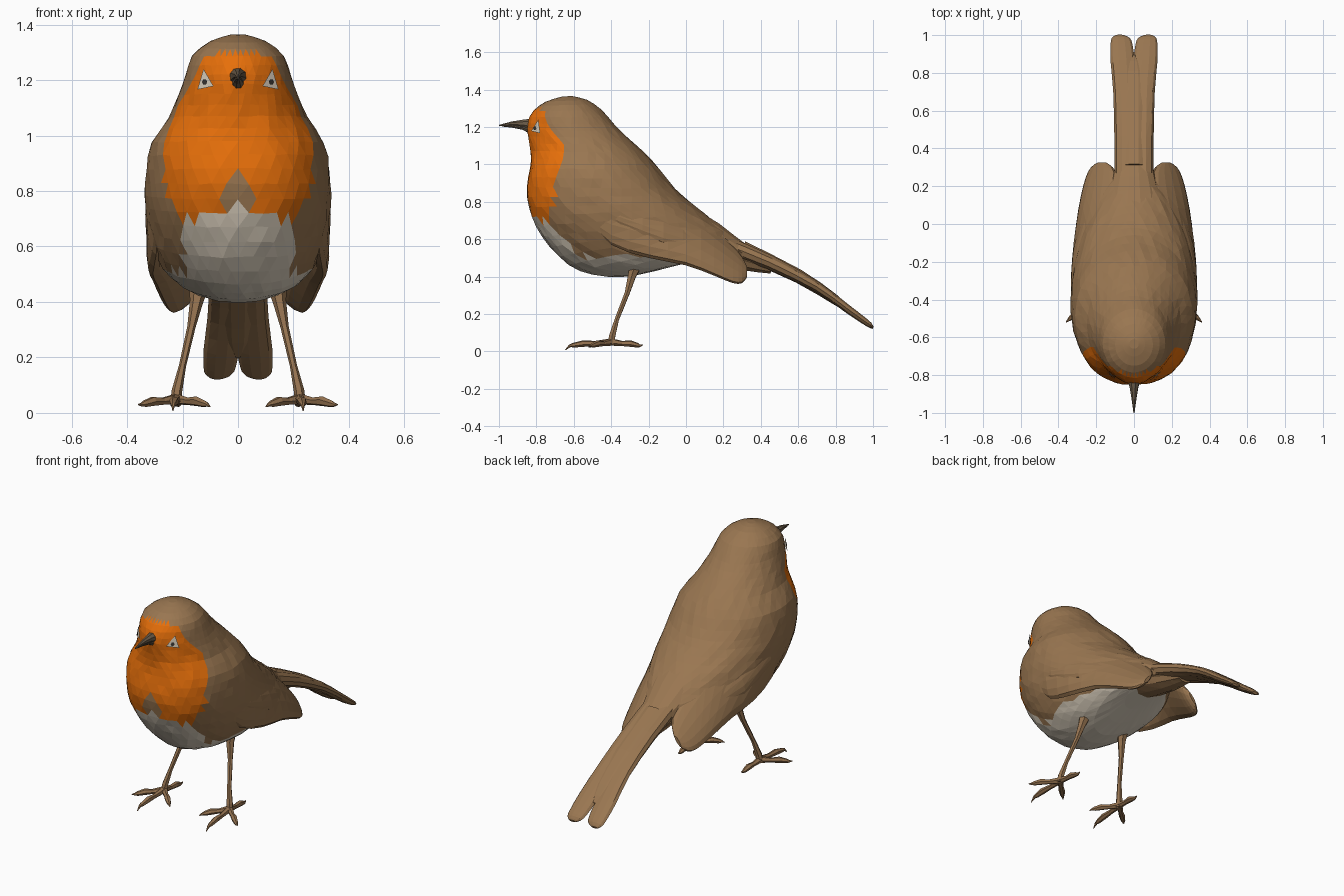
import bpy, bmesh, math, random
from mathutils import Vector
from mathutils.bvhtree import BVHTree

random.seed(4)
cube = bpy.data.objects.get("Cube")
if cube:
    bpy.data.objects.remove(cube)


def material(name, rgb):
    m = bpy.data.materials.new(name)
    m.use_nodes = True
    m.diffuse_color = (*rgb, 1)
    bsdf = next(n for n in m.node_tree.nodes if n.type == 'BSDF_PRINCIPLED')
    bsdf.inputs["Base Color"].default_value = (*rgb, 1)
    bsdf.inputs["Roughness"].default_value = 0.9
    return m


BROWN = material("feather_brown", (0.32, 0.182, 0.082))
ORANGE = material("breast_orange", (0.80, 0.16, 0.003))
WHITE = material("belly_grey", (0.72, 0.64, 0.52))
LEG = material("leg_brown", (0.30, 0.17, 0.08))
BEAK = material("beak_dark", (0.145, 0.105, 0.065))
PUPIL = material("pupil_black", (0.04, 0.036, 0.032))


def smooth_rows(rows, steps):
    """Insert Catmull-Rom rows between the given rows."""
    out = []
    for i in range(len(rows) - 1):
        a, b, c = rows[max(i - 1, 0)], rows[i], rows[i + 1]
        d = rows[min(i + 2, len(rows) - 1)]
        for k in range(steps):
            t = k / steps
            out.append([q + t / 2 * (r - p + t * (2*p - 5*q + 4*r - s + t * (3*(q - r) + s - p)))
                        for p, q, r, s in zip(a, b, c, d)])
    return out + [list(rows[-1])]


def finish(name, bm, mats, rule=None):
    bmesh.ops.recalc_face_normals(bm, faces=bm.faces)
    mesh = bpy.data.meshes.new(name)
    if rule:
        for f in bm.faces:
            f.material_index = rule(f.calc_center_median())
    bm.to_mesh(mesh)
    bm.free()
    for m in mats:
        mesh.materials.append(m)
    ob = bpy.data.objects.new(name, mesh)
    bpy.context.collection.objects.link(ob)
    return ob


def loft(name, rings, sides, mats, jitter=0.0, rule=None):
    """Skin elliptical rings: centre, axis u, axis v, optional power shaping the +u half."""
    bm = bmesh.new()
    loops = []
    for k, (c, u, v, *power) in enumerate(rings):
        loop = []
        j = jitter * max(0, min(1, v.length * 5 - 0.4))
        for i in range(sides):
            a = math.tau * (i + 0.5 * (k % 2) * (jitter > 0)) / sides
            n = Vector([random.uniform(-j, j) for _ in range(3)])
            sin = math.sin(a)
            if power and math.cos(a) > 0:
                sin = math.copysign(abs(sin) ** power[0], sin)
            loop.append(bm.verts.new(c + u * math.cos(a) + v * sin + n))
        loops.append(loop)
    for k, (p, q) in enumerate(zip(loops, loops[1:])):
        for i in range(sides):
            j = (i + 1) % sides
            if jitter and k % 2:
                tris = ((p[i], p[j], q[j]), (p[i], q[j], q[i]))
            else:
                tris = ((p[i], p[j], q[i]), (p[j], q[j], q[i]))
            for t in tris:
                bm.faces.new(t)
    bm.faces.new(loops[0])
    bm.faces.new(loops[-1])
    return finish(name, bm, mats, rule)


def tube(name, points, mats, sides=6):
    """Round tapering limb through (x, y, z, radius) points."""
    rings = []
    for i, p in enumerate(points):
        a, b = points[max(i - 1, 0)], points[min(i + 1, len(points) - 1)]
        d = (Vector(b[:3]) - Vector(a[:3])).normalized()
        side = d.cross(Vector((0.3, 0.2, 1)) if abs(d.z) < 0.8 else Vector((0, 1, 0))).normalized()
        rings.append((Vector(p[:3]), side * p[3], d.cross(side) * p[3]))
    return loft(name, rings, sides, mats)


# Body and head: front y, front z, back y, back z, half width, front power
body_rows = [
    (-0.66, 1.363, -0.61, 1.365, 0.025, 1),
    (-0.75, 1.335, -0.53, 1.345, 0.10, 1),
    (-0.815, 1.285, -0.45, 1.29, 0.165, 1.1),
    (-0.85, 1.22, -0.38, 1.21, 0.19, 1.25),
    (-0.845, 1.15, -0.31, 1.14, 0.215, 1.15),
    (-0.83, 1.07, -0.22, 1.06, 0.25, 0.95),
    (-0.835, 0.98, -0.14, 0.97, 0.31, 0.85),
    (-0.85, 0.88, -0.06, 0.87, 0.33, 0.82),
    (-0.84, 0.77, 0.02, 0.80, 0.335, 0.82),
    (-0.80, 0.67, 0.10, 0.735, 0.33, 0.85),
    (-0.73, 0.56, 0.18, 0.675, 0.31, 0.9),
    (-0.63, 0.465, 0.24, 0.625, 0.28, 0.95),
    (-0.50, 0.41, 0.28, 0.595, 0.235, 1),
    (-0.30, 0.40, 0.31, 0.57, 0.17, 1),
    (-0.05, 0.46, 0.34, 0.55, 0.10, 1),
    (0.20, 0.51, 0.36, 0.53, 0.04, 1),
]
# Rear limit of the orange: height, y
orange_edge = [(0.69, -0.73), (0.75, -0.725), (0.85, -0.705), (0.95, -0.69), (1.05, -0.66),
               (1.13, -0.665), (1.18, -0.72), (1.24, -0.75), (1.30, -0.775)]


def plumage(c):
    x = abs(c.x)
    bib = x < 0.20 and c.z < 0.745 - 0.25 * x and c.y < -0.6
    if bib or c.z < max(0.51, 0.70 - (c.y + 0.8)) and c.z < 0.74:
        return 2
    if x < min((0.85 - c.z) * 0.8, 0.065):
        return 0
    for (z0, y0), (z1, y1) in zip(orange_edge, orange_edge[1:]):
        if z0 <= c.z < z1:
            return int(c.y < y0 + (y1 - y0) * (c.z - z0) / (z1 - z0))
    return 0


rings = []
for fy, fz, by, bz, w, power in smooth_rows(body_rows, 2):
    f, b = Vector((0, fy, fz)), Vector((0, by, bz))
    rings.append(((f + b) / 2, (f - b) / 2, Vector((w, 0, 0)), power))
body = loft("body", rings, 44, [BROWN, ORANGE, WHITE], 0.003, plumage)
surface = BVHTree.FromPolygons([v.co for v in body.data.vertices],
                               [p.vertices for p in body.data.polygons])


def face_plate(name, outline, lift, mat):
    """Thin plate laid on the front of the head."""
    bm = bmesh.new()
    verts = []
    for x, z in outline:
        hit = surface.ray_cast(Vector((x, -2, z)), Vector((0, 1, 0)))[0]
        verts.append(bm.verts.new(hit + Vector((math.copysign(lift, x) * 0.7, -lift, 0))))
    face = bm.faces.new(verts)
    face.normal_update()
    if face.normal.y > 0:
        face.normal_flip()
    return finish(name, bm, [mat])


def feather(name, rows, s, sides=10):
    """Flat feather group along y: y, z, x, half width, half thickness."""
    rings = [(Vector((s * x, y, z)), Vector((w, 0, 0)), Vector((0, t * 0.4, t)))
             for y, z, x, w, t in smooth_rows(rows, 2)]
    return loft(name, rings, sides, [BROWN])


def wing_part(name, rows, s):
    """Folded wing layer: y, z, x, half height, half thickness, lean."""
    rings = [(Vector((s * x, y, z)), Vector((-s * lean, 0, h)), Vector((t, 0, 0)))
             for y, z, x, h, t, lean in smooth_rows(rows, 2)]
    return loft(name, rings, 14, [BROWN])


wing_rows = [(-0.56, 0.76, 0.285, 0.03, 0.012, 0), (-0.40, 0.71, 0.295, 0.14, 0.034, 0),
             (-0.20, 0.665, 0.272, 0.165, 0.045, 0.035), (0.0, 0.615, 0.215, 0.155, 0.055, 0.075),
             (0.15, 0.53, 0.185, 0.125, 0.055, 0.08), (0.25, 0.465, 0.172, 0.10, 0.045, 0.07),
             (0.30, 0.435, 0.17, 0.07, 0.03, 0.05), (0.325, 0.425, 0.17, 0.03, 0.012, 0.02)]
covert_rows = [(-0.55, 0.785, 0.295, 0.015, 0.01, 0), (-0.35, 0.73, 0.305, 0.06, 0.028, 0.01),
               (-0.12, 0.655, 0.272, 0.08, 0.036, 0.03), (0.06, 0.59, 0.225, 0.04, 0.025, 0.02)]
tail_rows = [(0.20, 0.575, 0.045, 0.06, 0.045), (0.45, 0.475, 0.046, 0.058, 0.037),
             (0.70, 0.345, 0.05, 0.06, 0.027), (0.86, 0.23, 0.06, 0.064, 0.022),
             (0.95, 0.165, 0.066, 0.058, 0.018), (0.985, 0.14, 0.07, 0.048, 0.014),
             (1.0, 0.126, 0.075, 0.022, 0.006)]

# Paired parts
for s, side in ((1, "left"), (-1, "right")):
    wing_part(side + "_wing", wing_rows, s)
    wing_part(side + "_wing_coverts", covert_rows, s)
    feather(side + "_tail_feather", tail_rows, s)

    # Leg with thigh and ankle
    tube(side + "_leg", [(s * 0.14, -0.27, 0.46, 0.036), (s * 0.15, -0.29, 0.40, 0.024),
                         (s * 0.168, -0.315, 0.31, 0.015), (s * 0.20, -0.37, 0.17, 0.013),
                         (s * 0.22, -0.395, 0.08, 0.019), (s * 0.223, -0.40, 0.035, 0.022)], [LEG])

    # Toes with claws: tip x, y, z
    for toe, tx, ty, tz in (("middle", 0.235, -0.645, 0.008), ("outer", 0.36, -0.52, 0.03),
                            ("inner", 0.10, -0.52, 0.022), ("hind", 0.215, -0.23, 0.035)):
        path = []
        for t, z, r in ((0, 0.05, 0.02), (0.35, 0.042, 0.014), (0.6, 0.042, 0.018),
                        (0.82, 0.033, 0.013), (0.9, 0.03, 0.008), (1, tz, 0.002)):
            path.append((s * (0.223 + (tx - 0.223) * t), -0.40 + (ty + 0.40) * t, z, r))
        tube(f"{side}_{toe}_toe", path, [LEG])

    # Eye
    face_plate(side + "_eye", [(s * 0.082, 1.178), (s * 0.14, 1.166), (s * 0.118, 1.24)],
               0.009, WHITE)
    face_plate(side + "_pupil", [(s * (0.112 + 0.009 * math.cos(a)), 1.193 + 0.011 * math.sin(a))
                                 for a in (math.tau * k / 6 for k in range(6))], 0.012, PUPIL)

# Rump, and feathers above and below the tail root
feather("rump", [(-0.02, 0.70, 0, 0.17, 0.085), (0.15, 0.605, 0, 0.14, 0.078),
                 (0.30, 0.525, 0, 0.10, 0.05), (0.45, 0.475, 0, 0.085, 0.034)], 1, 14)
feather("tail_centre", [(0.30, 0.545, 0, 0.08, 0.045), (0.60, 0.403, 0, 0.08, 0.036),
                        (0.80, 0.275, 0, 0.07, 0.026), (0.89, 0.208, 0, 0.02, 0.01)], 1)
feather("undertail_feathers", [(0.08, 0.55, 0, 0.12, 0.06), (0.30, 0.49, 0, 0.085, 0.055),
                               (0.46, 0.44, 0, 0.05, 0.025)], 1)

# Beak halves
tube("upper_beak", [(0, -0.83, 1.212, 0.034), (0, -0.87, 1.217, 0.023),
                    (0, -0.93, 1.217, 0.013), (0, -1.0, 1.208, 0.003)], [BEAK], 8)
tube("lower_beak", [(0, -0.83, 1.187, 0.025), (0, -0.87, 1.2, 0.016),
                    (0, -0.93, 1.206, 0.01), (0, -0.985, 1.205, 0.003)], [BEAK], 8)
